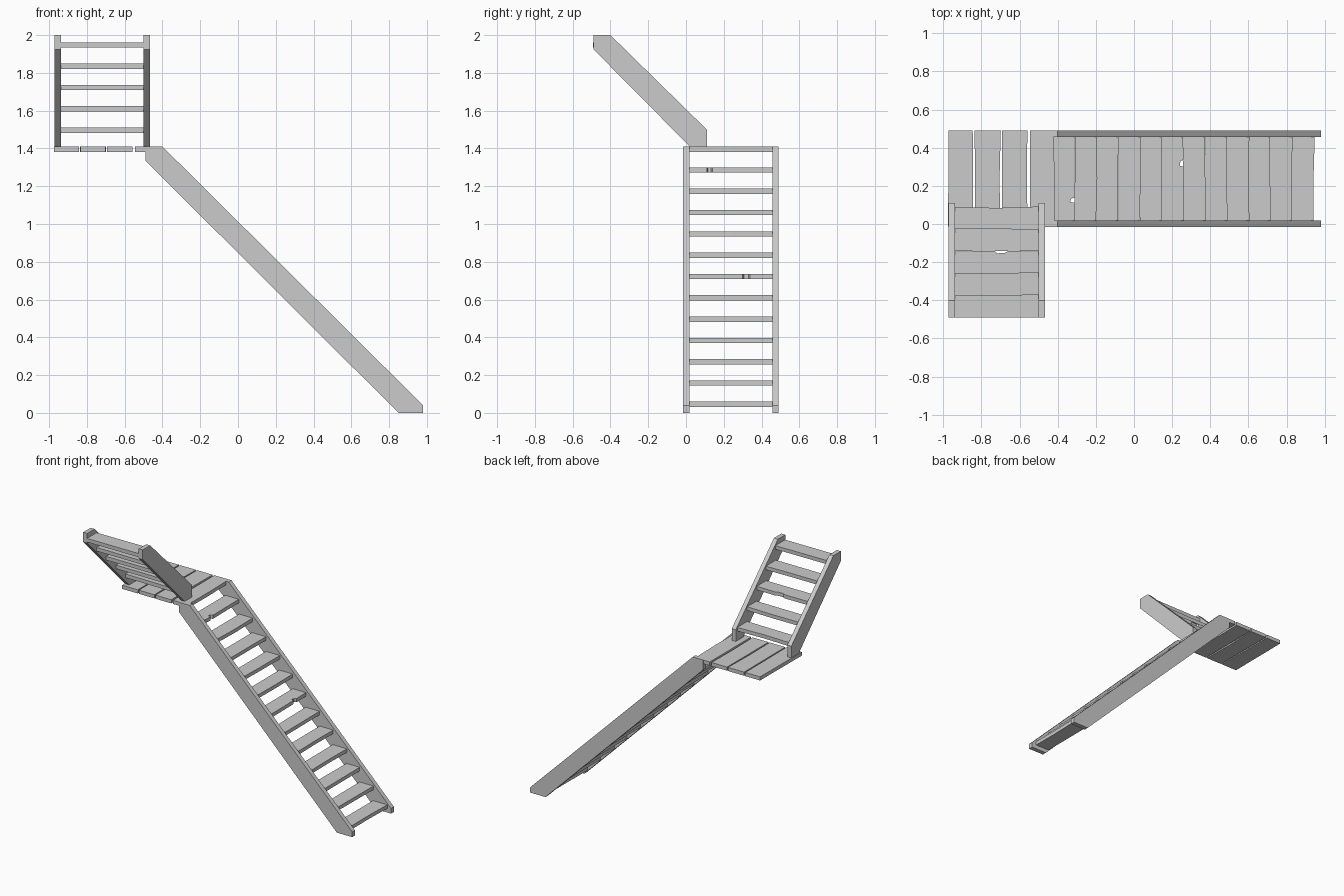
import bpy
import bmesh
import random

random.seed(4)

cube = bpy.data.objects.get("Cube")
if cube:
    bpy.data.objects.remove(cube, do_unlink=True)

wood = bpy.data.materials.new("light_grey")
wood.use_nodes = True
grey = (0.6, 0.6, 0.6, 1)
wood.diffuse_color = grey
wood.node_tree.nodes["Principled BSDF"].inputs["Base Color"].default_value = grey


def prism(name, outline, low, high, place):
    """Extrude a flat outline from low to high; place(a, b, c) gives x, y, z."""
    bm = bmesh.new()
    rings = [[bm.verts.new(place(a, b, c)) for a, b in outline] for c in (low, high)]
    bm.faces.new(rings[0])
    bm.faces.new(rings[1])
    count = len(outline)
    for i in range(count):
        j = (i + 1) % count
        bm.faces.new((rings[0][i], rings[0][j], rings[1][j], rings[1][i]))
    bmesh.ops.recalc_face_normals(bm, faces=bm.faces)
    mesh = bpy.data.meshes.new(name)
    bm.to_mesh(mesh)
    bm.free()
    mesh.materials.append(wood)
    obj = bpy.data.objects.new(name, mesh)
    bpy.context.collection.objects.link(obj)
    return obj


def wobble():
    return random.uniform(-0.004, 0.004)


def board(name, start, end, back, front, z, place, chip=None, thick=0.028):
    """Rough-sawn board with slightly crooked edges and an optional chip."""
    mid = (start + end) / 2
    edge = [(start, front + wobble()), (end, front + wobble())]
    if chip:
        at, half, deep = chip
        edge[1:1] = [(at - half, front), (at - half * 0.7, front - deep),
                     (at + half * 0.5, front - deep * 0.8), (at + half, front)]
    else:
        edge.insert(1, (mid, front + wobble()))
    edge += [(end, back + wobble()), (start, back + wobble())]
    return prism(name, edge, z - thick / 2, z + thick / 2, place)


def along_y(u, v, z):
    return (v, u, z)


def along_x(u, v, z):
    return (u, v, z)


# Lower flight: two stringers and twelve open treads
lower_profile = [(-0.49, 1.41), (-0.40, 1.41), (0.98, 0.04),
                 (0.98, 0), (0.85, 0), (-0.49, 1.335)]
for side, y in (("right", -0.015), ("left", 0.457)):
    prism("lower_stringer_" + side, lower_profile, y, y + 0.034,
          lambda x, z, y: (x, y, z))

lower_chips = {0: (0.125, 0.014, 0.025), 5: (0.32, 0.02, 0.02)}
rise = 0.1128
for i in range(12):
    front = -0.31 + i * 0.114
    board(f"lower_tread_{i + 1}", 0.017, 0.459, front - 0.117, front,
          1.286 - i * rise, along_y, lower_chips.get(i))

# Landing: four planks with narrow gaps
for i in range(4):
    left = -0.974 + i * 0.142
    board(f"landing_plank_{i + 1}", -0.012, 0.49, left, left + 0.13,
          1.396, along_y)

# Upper flight: turns forward from the landing
upper_profile = [(-0.49, 2), (-0.40, 2), (0.11, 1.50),
                 (0.11, 1.41), (0.02, 1.41), (-0.49, 1.925)]
for side, x in (("right", -0.972), ("left", -0.50)):
    prism("upper_stringer_" + side, upper_profile, x, x + 0.034,
          lambda y, z, x: (x, y, z))

for i in range(5):
    front = 0.088 - i * 0.115
    chip = (-0.695, 0.035, 0.012) if i == 2 else None
    board(f"upper_tread_{i + 1}", -0.94, -0.498, front - 0.116, front,
          1.497 + i * rise, along_x, chip)
